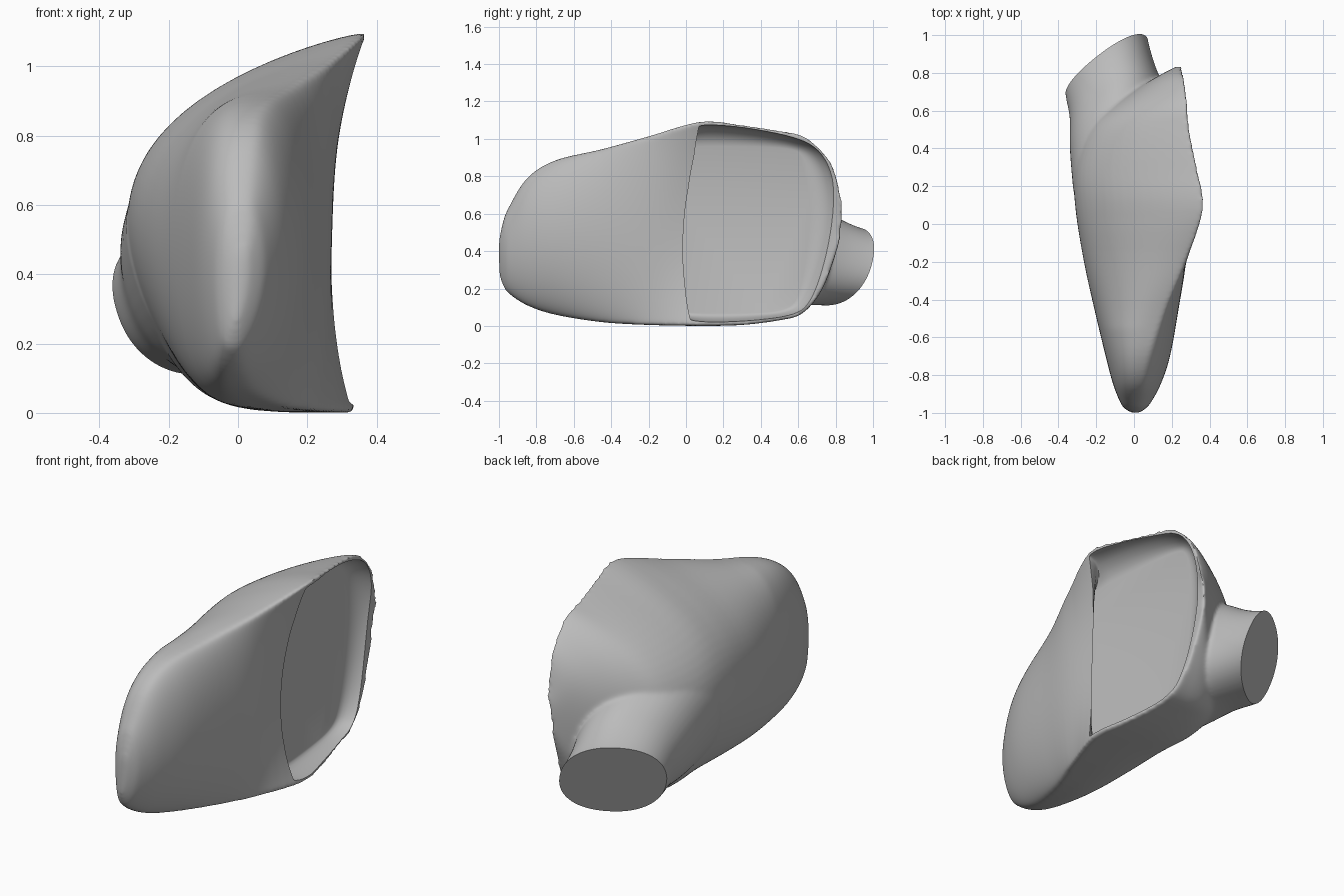
import bpy, bmesh, math
from mathutils import Vector

if "Cube" in bpy.data.objects:
    bpy.data.objects.remove(bpy.data.objects["Cube"])

grey = bpy.data.materials.new("plain_grey")
grey.use_nodes = True
COLOUR = (0.5, 0.5, 0.5, 1)
grey.diffuse_color = COLOUR
grey.node_tree.nodes["Principled BSDF"].inputs["Base Color"].default_value = COLOUR


def spline(rows, steps):
    """Catmull-Rom through rows of equal length."""
    rows = [Vector(r) for r in rows]
    ext = [rows[0] * 2 - rows[1]] + rows + [rows[-1] * 2 - rows[-2]]
    out = []
    for a, b, c, d in zip(ext, ext[1:], ext[2:], ext[3:]):
        for i in range(steps):
            t = i / steps
            out.append(0.5 * (2 * b + (c - a) * t + (2 * a - 5 * b + 4 * c - d) * t * t
                              + (3 * b - a - 3 * c + d) * t ** 3))
    return out + [rows[-1]]


def loft(bm, rings):
    """Closed skin over rings of points, capped at both ends."""
    loops = [[bm.verts.new(p) for p in ring] for ring in rings]
    for a, b in zip(loops, loops[1:]):
        for i in range(len(a)):
            j = (i + 1) % len(a)
            bm.faces.new((a[i], a[j], b[j], b[i]))
    bm.faces.new(loops[0][::-1])
    bm.faces.new(loops[-1])


def finish(bm, name):
    bmesh.ops.recalc_face_normals(bm, faces=bm.faces)
    mesh = bpy.data.meshes.new(name)
    bm.to_mesh(mesh)
    bm.free()
    ob = bpy.data.objects.new(name, mesh)
    bpy.context.collection.objects.link(ob)
    mesh.materials.append(grey)
    return ob


# Housing shell: y, bottom, top, bulge x, side corner x, side hollow
stations = [
    (-1, .27, .46, -.01, .022, -.015), (-.98, .22, .55, -.045, .025, -.045),
    (-.95, .175, .63, -.07, .025, -.075), (-.85, .11, .79, -.11, .04, -.115),
    (-.7, .06, .885, -.15, .07, -.135), (-.45, .02, .945, -.21, .16, -.09),
    (-.2, .005, 1.015, -.265, .275, -.01),
    (.08, 0, 1.095, -.31, .37, .09), (.3, .005, 1.075, -.315, .335, .07),
    (.5, .03, 1.045, -.25, .295, .05), (.62, .065, 1.02, -.13, .285, .04),
    (.72, .18, .945, .02, .275, .03), (.79, .35, .845, .14, .265, .02),
    (.835, .5, .67, .225, .26, .01)]


def section(row, n=40):
    y, low, high, bulge, corner, hollow = row
    mid, half = (low + high) / 2, (high - low) / 2
    side_power = .6 if hollow < 0 else 1
    top_power = .65 + .85 * min(max((y + .55) / .6, 0), 1)
    pts = []
    for i in range(n):                       # side face, bottom to top
        s = -math.cos(math.pi * i / n)
        pts.append((corner - .015 * (1 - s) - hollow * (1 - s * s) ** side_power, y, mid + half * s))
    for i in range(n):                       # rounded back, top to bottom
        a = math.pi * i / n
        s = math.cos(a)
        power = .46 + (top_power - .46) * (1 + s) / 2
        edge = corner - .015 * (1 - s)
        pts.append((edge + (bulge - edge) * math.sin(a) ** power, y, mid + half * s))
    return pts


bm = bmesh.new()
loft(bm, [section(r) for r in spline(stations, 5)])

# Mounting neck: centre, half width, half height
normal = Vector((-.56, .75, -.34)).normalized()
across = Vector((.8, .6, .12))
across = (across - normal * across.dot(normal)).normalized()
upward = normal.cross(across)
if upward.z < 0:
    upward.negate()
neck = [(-.155, .935, .31, .26, .215), (-.145, .832, .318, .265, .22),
        (-.115, .7, .345, .27, .25), (-.085, .54, .38, .3, .31), (-.04, .34, .42, .33, .36)]


def rounded(v):
    return math.copysign(abs(v) ** .9, v)


loft(bm, [[Vector(r[:3]) + across * r[3] * rounded(math.cos(k * math.tau / 48))
           + upward * r[4] * rounded(math.sin(k * math.tau / 48)) for k in range(48)]
          for r in spline(neck, 5)])
housing = finish(bm, "mirror_housing")

# Recess cutter: flat floor, undercut at the front edge, hollow sloping walls
outer = [(.02, .045), (.04, .55), (.06, 1.05), (.08, 1.08), (.35, 1.06), (.6, 1.01),
         (.725, .94), (.797, .8), (.817, .6), (.775, .37), (.69, .14), (.6, .05), (.3, .02), (.04, .02)]
inner = [(-.14, .08), (-.14, .55), (-.12, .95), (.05, .96), (.35, .96), (.57, .95),
         (.63, .91), (.66, .8), (.665, .6), (.645, .38), (.61, .18), (.55, .08), (.3, .065), (.03, .065)]


def outline(pts):
    """Corner-cut closed outline."""
    pts = [Vector(p) for p in pts]
    for _ in range(3):
        nxt = pts[1:] + pts[:1]
        pts = [p for a, b in zip(pts, nxt) for p in (a.lerp(b, .25), a.lerp(b, .75))]
    return pts


def floor_x(p):
    return .222 - .08 * max(p.x - .05, 0)


wide, narrow = outline(outer), outline(inner)
rings = []
for blend, rise in ((0, 0), (.2, .004), (.4, .014), (.6, .032), (.8, .06), (.93, .09), (1, .13)):
    ring = [a.lerp(b, blend) for a, b in zip(narrow, wide)]
    rings.append([(floor_x(p) + rise, p.x, p.y) for p in ring])
rings.append([(.7, p.x, p.y) for p in wide])
bm = bmesh.new()
loft(bm, rings)
cutter = finish(bm, "recess_cutter")
cutter.hide_render = True

# Blend neck into shell, then sink the recess
bpy.ops.object.select_all(action='DESELECT')
bpy.context.view_layer.objects.active = housing
housing.select_set(True)
mod = housing.modifiers.new("blend", 'REMESH')
mod.mode, mod.voxel_size = 'VOXEL', .0085
mod = housing.modifiers.new("soften", 'SMOOTH')
mod.factor, mod.iterations = .5, 24
mod = housing.modifiers.new("recess", 'BOOLEAN')
mod.object, mod.operation, mod.solver = cutter, 'DIFFERENCE', 'EXACT'
for name in ("blend", "soften", "recess"):
    bpy.ops.object.modifier_apply(modifier=name)
bpy.data.objects.remove(cutter)

# Flat end of the neck
bm = bmesh.new()
bm.from_mesh(housing.data)
cut = bmesh.ops.bisect_plane(bm, geom=bm.verts[:] + bm.edges[:] + bm.faces[:],
                             plane_co=(-.145, .832, .318), plane_no=normal, clear_outer=True)
edges = [e for e in cut["geom_cut"] if isinstance(e, bmesh.types.BMEdge)]
bmesh.ops.holes_fill(bm, edges=edges, sides=0)
bmesh.ops.recalc_face_normals(bm, faces=bm.faces)
bm.to_mesh(housing.data)
bm.free()
housing.data.materials.clear()
housing.data.materials.append(grey)
for poly in housing.data.polygons:
    poly.material_index = 0
bpy.ops.object.shade_smooth_by_angle(angle=math.radians(40))
